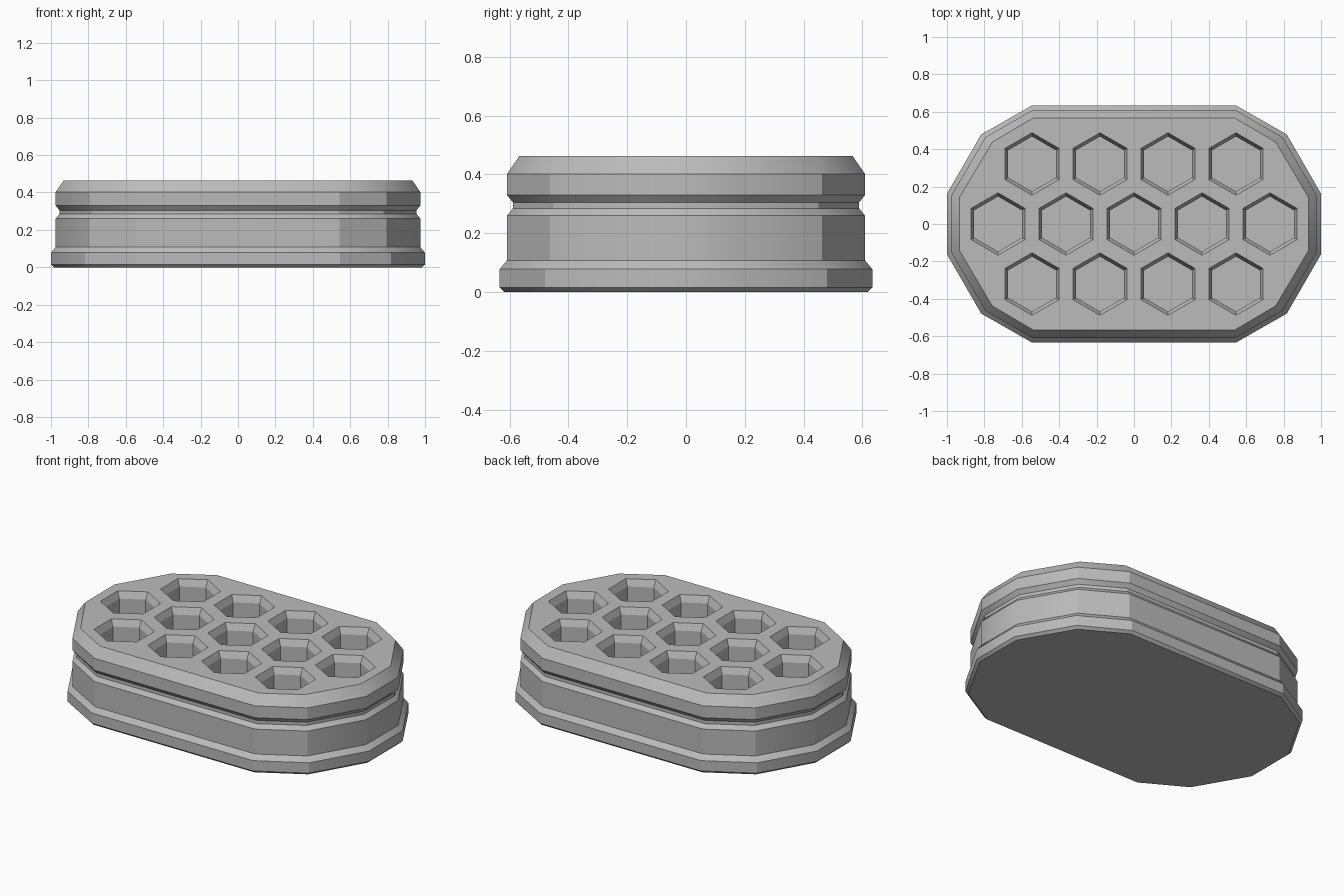
import bpy, bmesh, math

cube = bpy.data.objects.get("Cube")
if cube:
    bpy.data.objects.remove(cube, do_unlink=True)

grey = bpy.data.materials.new("plain grey")
grey.use_nodes = True
grey.diffuse_color = (0.5, 0.5, 0.5, 1)
grey.node_tree.nodes["Principled BSDF"].inputs["Base Color"].default_value = (0.5, 0.5, 0.5, 1)


def outline(d):
    """Twelve-sided stretched outline, pulled inwards by d."""
    a, b, c = (0.545 - 0.1 * d, 0.634 - d), (0.817 - 0.88 * d, 0.479 - 0.62 * d), (1 - d, 0.162 - 0.3 * d)
    quarter = [c, b, a]
    half = quarter + [(-x, y) for x, y in reversed(quarter)]
    return half + [(-x, -y) for x, y in half]


def hexagon(r, cx, cy):
    angles = [math.radians(30 + 60 * i) for i in range(6)]
    return [(cx + r * math.cos(t), cy + r * math.sin(t)) for t in angles]


def stack(bm, levels):
    """Closed solid through a list of (height, outline points)."""
    rings = [[bm.verts.new((x, y, z)) for x, y in pts] for z, pts in levels]
    for low, high in zip(rings, rings[1:]):
        n = len(low)
        for i in range(n):
            j = (i + 1) % n
            bm.faces.new((low[i], low[j], high[j], high[i]))
    bm.faces.new(rings[0][::-1])
    bm.faces.new(rings[-1])


def make(name, bm):
    mesh = bpy.data.meshes.new(name)
    bm.to_mesh(mesh)
    bm.free()
    mesh.materials.append(grey)
    obj = bpy.data.objects.new(name, mesh)
    bpy.context.collection.objects.link(obj)
    return obj


# Body: foot, wall, groove and chamfered lid, as (height, inset)
profile = [(0, 0.016), (0.015, 0), (0.078, 0), (0.108, 0.025), (0.26, 0.025),
           (0.285, 0.045), (0.305, 0.045), (0.33, 0.025), (0.402, 0.025), (0.463, 0.067)]
bm = bmesh.new()
stack(bm, [(z, outline(d)) for z, d in profile])
body = make("honeycomb_block", bm)

# Hexagonal pockets with chamfered rims, in three staggered rows
bm = bmesh.new()
step = 0.3635
for row, count in ((-1, 4), (0, 5), (1, 4)):
    for i in range(count):
        cx, cy = (i - (count - 1) / 2) * step, row * 0.321
        stack(bm, [(z, hexagon(r, cx, cy)) for z, r in
                   ((0.18, 0.147), (0.423, 0.147), (0.483, 0.177))])
cutter = make("pocket_cutter", bm)
cutter.hide_render = True

cut = body.modifiers.new("pockets", "BOOLEAN")
cut.operation = "DIFFERENCE"
cut.solver = "EXACT"
cut.object = cutter
bpy.context.view_layer.objects.active = body
bpy.ops.object.modifier_apply(modifier=cut.name)
bpy.data.objects.remove(cutter, do_unlink=True)

# Soft corners on the sloped bands and rounded ends, crisp edges elsewhere
bm = bmesh.new()
bm.from_mesh(body.data)
for f in bm.faces:
    f.smooth = True
for e in bm.edges:
    run = e.verts[1].co - e.verts[0].co
    rises = abs(run.z) > 0.005
    soft_place = run.xy.length > 0.005 or abs(e.verts[0].co.x) > 0.87
    e.smooth = rises and soft_place and e.calc_face_angle(3) < 0.6
bm.to_mesh(body.data)
bm.free()
